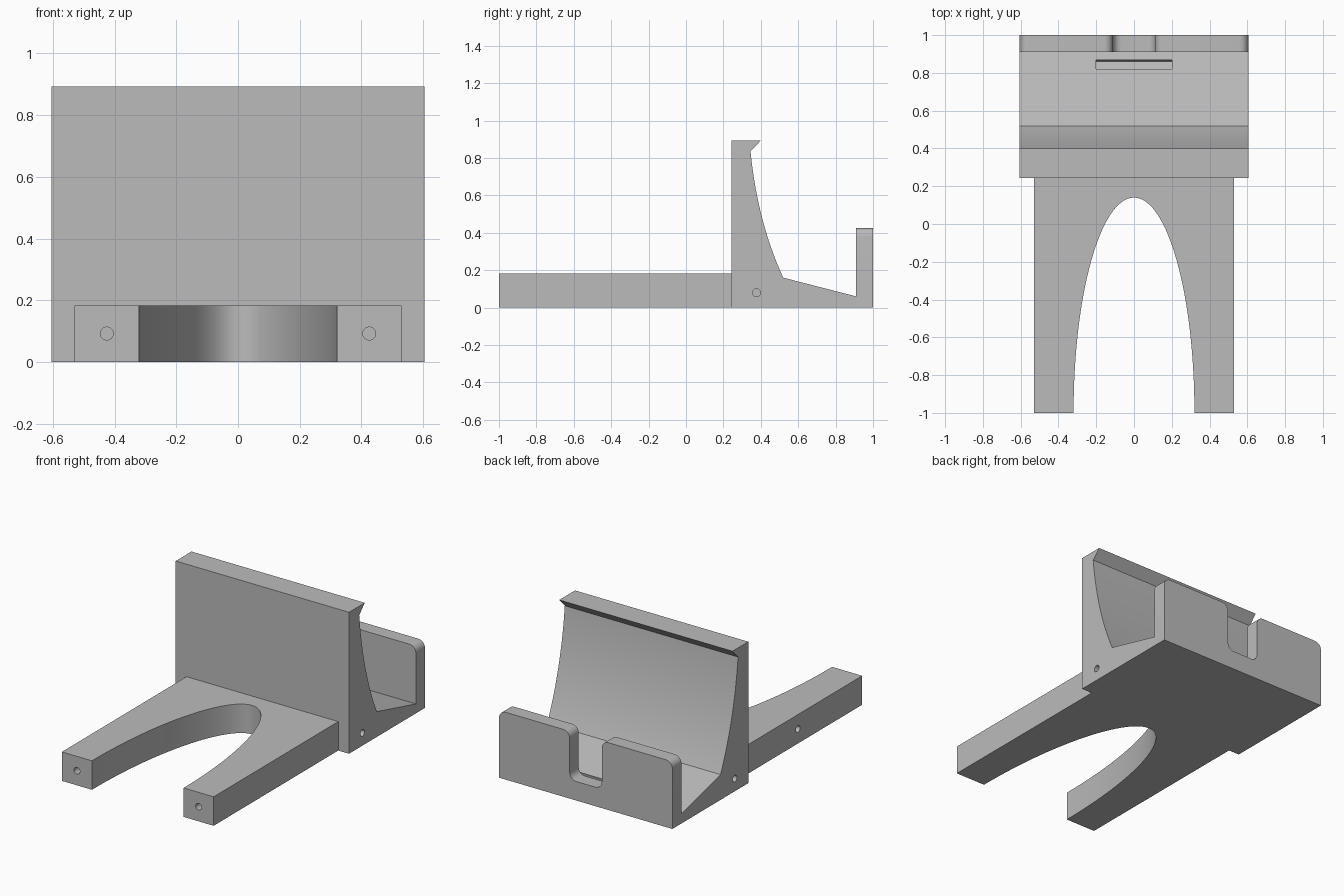
import bpy, bmesh
from math import sin, cos, pi, atan2, radians
from mathutils import Vector, Matrix

cube = bpy.data.objects.get("Cube")
if cube:
    bpy.data.objects.remove(cube)

grey = bpy.data.materials.new("matte grey")
grey.use_nodes = True
grey.diffuse_color = (0.5, 0.5, 0.5, 1)
grey.node_tree.nodes["Principled BSDF"].inputs["Base Color"].default_value = (0.5, 0.5, 0.5, 1)


def prism(name, outline, place, start, end):
    """Extrude a 2D outline; place(u, v, w) turns it into a 3D point."""
    bm = bmesh.new()
    base = [bm.verts.new(place(u, v, start)) for u, v in outline]
    face = bm.faces.new(base)
    moved = bmesh.ops.extrude_face_region(bm, geom=[face])["geom"]
    shift = Vector(place(0, 0, end)) - Vector(place(0, 0, start))
    bmesh.ops.translate(bm, vec=shift, verts=[g for g in moved if isinstance(g, bmesh.types.BMVert)])
    bmesh.ops.recalc_face_normals(bm, faces=bm.faces)
    mesh = bpy.data.meshes.new(name)
    bm.to_mesh(mesh)
    bm.free()
    mesh.materials.append(grey)
    obj = bpy.data.objects.new(name, mesh)
    bpy.context.collection.objects.link(obj)
    return obj


def activate(obj):
    bpy.ops.object.select_all(action="DESELECT")
    obj.select_set(True)
    bpy.context.view_layer.objects.active = obj


def cut(obj, cutter):
    cutter.hide_render = True
    mod = obj.modifiers.new("cut", "BOOLEAN")
    mod.operation, mod.solver, mod.object = "DIFFERENCE", "EXACT", cutter
    activate(obj)
    bpy.ops.object.modifier_apply(modifier=mod.name)
    bpy.data.objects.remove(cutter)


def drill(obj, centre, axis, depth):
    """Blind round hole centred on a surface point."""
    bpy.ops.mesh.primitive_cylinder_add(vertices=24, radius=0.021, depth=2 * depth, location=centre)
    hole = bpy.context.object
    hole.data.transform(Vector(axis).to_track_quat("Z", "Y").to_matrix().to_4x4())
    hole.data.materials.append(grey)
    cut(obj, hole)


def fillet(corners, steps=8):
    """Round each right-angled corner (u, v, radius) of an outline."""
    out = []
    for i, (u, v, r) in enumerate(corners):
        p = Vector((u, v))
        if not r:
            out.append(p)
            continue
        a = (Vector(corners[i - 1][:2]) - p).normalized() * r
        b = (Vector(corners[(i + 1) % len(corners)][:2]) - p).normalized() * r
        for k in range(steps + 1):
            t = k / steps * pi / 2
            out.append(p + a * (1 - sin(t)) + b * (1 - cos(t)))
    return out


def along_x(u, v, w):
    return (w, u, v)


def along_y(u, v, w):
    return (u, w, v)


def along_z(u, v, w):
    return (u, v, w)


HALF, FRONT, LIP = 0.605, 0.243, 0.91

# Cradle: upright with hooked top, concave rest and sloping floor
top, foot = Vector((0.345, 0.835)), Vector((0.52, 0.16))
bulge = Vector((0.382, 0.46))
rest = []
for k in range(25):
    t = k / 24
    rest.append(top * (1 - t) ** 2 + bulge * 2 * t * (1 - t) + foot * t ** 2)
profile = [(FRONT, 0), (FRONT, 0.893), (0.40, 0.893), *rest, (LIP, 0.06), (LIP, 0)]
cradle = prism("cradle", profile, along_x, -HALF, HALF)

# Shallow slot cut square to the sloping floor
bpy.ops.mesh.primitive_cube_add(size=1)
slot = bpy.context.object
slot.data.materials.append(grey)
slot.data.transform(Matrix.Diagonal((0.4, 0.05, 0.08, 1)))
slot.data.transform(Matrix.Rotation(-atan2(0.10, LIP - 0.52), 4, "X"))
slot.location = (0, 0.845, 0.077)
cut(cradle, slot)

for side in (-1, 1):
    drill(cradle, (side * HALF, 0.377, 0.08), (1, 0, 0), 0.12)

# Rear lip with rounded corners and a central notch
R, GAP, HIGH, LOW = 0.045, 0.112, 0.425, 0.12
half_lip = [(HALF, 0, 0), (HALF, HIGH, R), (GAP, HIGH, R), (GAP, LOW, R)]
corners = half_lip + [(-u, v, r) for u, v, r in reversed(half_lip)]
rear_lip = prism("rear_lip", fillet(corners), along_y, LIP, 1.0)

# Forked base with an elliptical opening
arch = [(0.32 * cos(pi * k / 64), -1 + 1.14 * sin(pi * k / 64)) for k in range(65)]
outline = [(0.53, FRONT), (0.53, -1), *arch, (-0.53, -1), (-0.53, FRONT)]
fork = prism("forked_base", outline, along_z, 0, 0.183)

for side in (-1, 1):
    drill(fork, (side * 0.425, -1, 0.092), (0, 1, 0), 0.12)
drill(fork, (-0.53, -0.36, 0.092), (1, 0, 0), 0.1)

for part in (cradle, rear_lip, fork):
    activate(part)
    bpy.ops.object.shade_smooth_by_angle(angle=radians(30))
